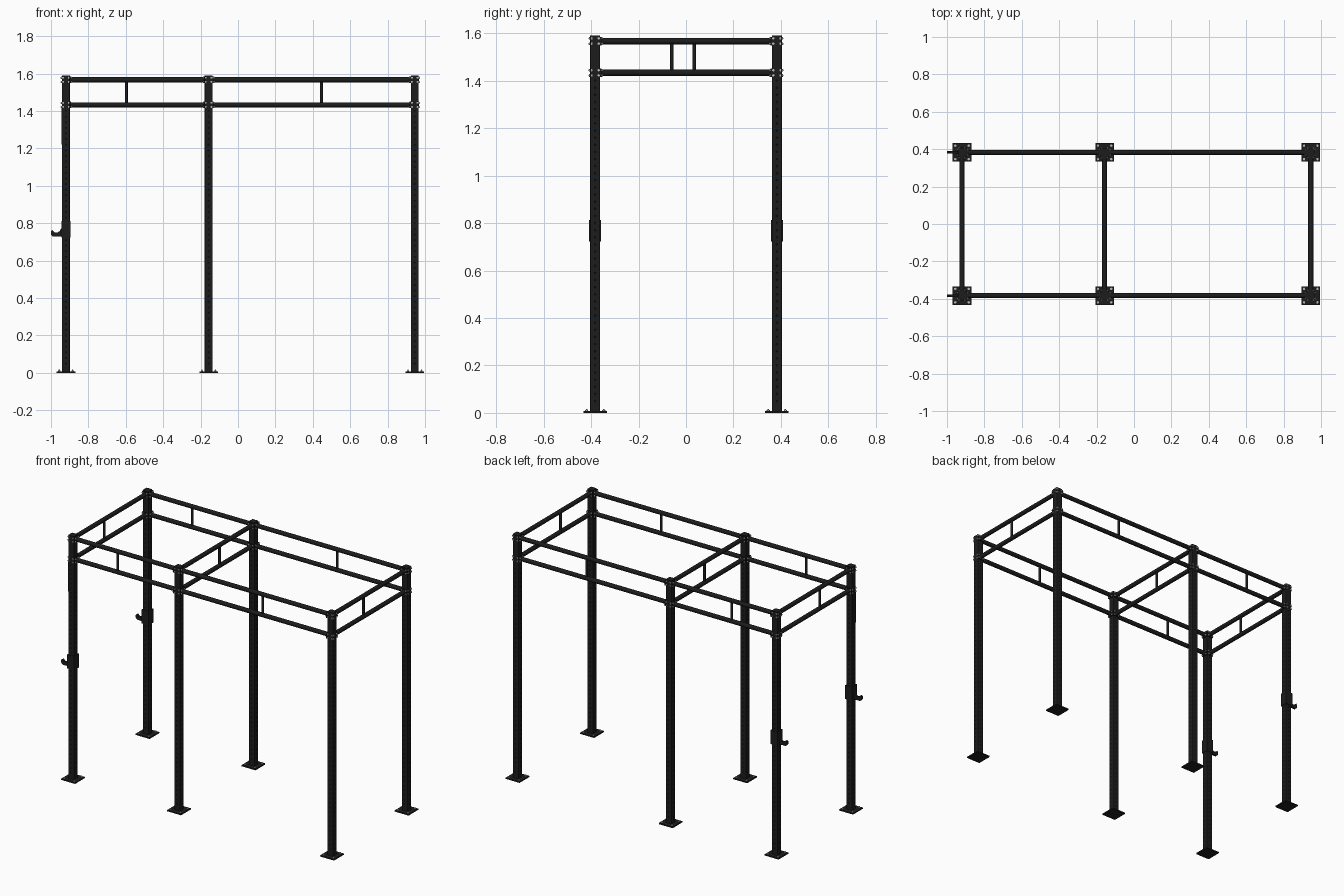
import bpy, bmesh, math
from mathutils import Matrix, Vector

cube = bpy.data.objects.get("Cube")
if cube:
    bpy.data.objects.remove(cube, do_unlink=True)


def material(name, color):
    m = bpy.data.materials.new(name)
    m.use_nodes = True
    rgba = (*color, 1)
    m.diffuse_color = rgba
    m.node_tree.nodes["Principled BSDF"].inputs["Base Color"].default_value = rgba
    return m


FRAME = material("black frame", (0.012, 0.012, 0.012))
HOLE = material("hole black", (0.003, 0.003, 0.003))
STEEL = material("bolt steel", (0.5, 0.5, 0.5))

POST_X = (-0.92, -0.157, 0.945)
POST_Y = 0.383
HALF = 0.021
RAIL_Z = (1.433, 1.567)
TOP = 1.59
UP = Vector((0, 0, 1))


def finish(name, bm, *mats, smooth=False):
    mesh = bpy.data.meshes.new(name)
    bm.to_mesh(mesh)
    bm.free()
    for m in mats:
        mesh.materials.append(m)
    ob = bpy.data.objects.new(name, mesh)
    bpy.context.collection.objects.link(ob)
    if smooth:
        bpy.ops.object.select_all(action='DESELECT')
        ob.select_set(True)
        bpy.context.view_layer.objects.active = ob
        bpy.ops.object.shade_smooth_by_angle(angle=math.radians(40))
    return ob


def add_box(bm, center, size):
    mat = Matrix.Translation(center) @ Matrix.Diagonal((*size, 1))
    return bmesh.ops.create_cube(bm, size=1, matrix=mat)["verts"]


def add_rod(bm, a, b, radius, sides):
    a, b = Vector(a), Vector(b)
    d = b - a
    mat = Matrix.Translation((a + b) / 2) @ d.to_track_quat('Z', 'Y').to_matrix().to_4x4()
    bmesh.ops.create_cone(bm, cap_ends=True, segments=sides, radius1=radius,
                          radius2=radius, depth=d.length, matrix=mat)


# Uprights: bevelled square tube with a column of holes on each face
def post(name, x, y):
    bm = bmesh.new()
    add_box(bm, (x, y, TOP / 2), (2 * HALF, 2 * HALF, TOP))
    edges = [e for e in bm.edges if abs((e.verts[0].co - e.verts[1].co).z) > 1]
    bmesh.ops.bevel(bm, geom=edges, offset=0.004, segments=2, affect='EDGES', profile=0.5)
    for k in range(4):
        n = Matrix.Rotation(k * math.pi / 2, 3, 'Z') @ Vector((1, 0, 0))
        rot = n.to_track_quat('Z', 'Y').to_matrix().to_4x4()
        for i in range(46):
            p = Vector((x, y, 0.05 + i * 0.03)) + n * (HALF + 0.0004)
            disc = bmesh.ops.create_circle(bm, cap_ends=True, segments=8, radius=0.006,
                                           matrix=Matrix.Translation(p) @ rot)
            for f in disc["verts"][0].link_faces:
                f.material_index = 1
    finish(name, bm, FRAME, HOLE)


# Foot plate with four anchor bolts
def foot(name, x, y):
    bm = bmesh.new()
    add_box(bm, (x, y, 0.004), (0.1, 0.1, 0.008))
    finish(name + "_plate", bm, FRAME)
    bm = bmesh.new()
    for sx in (-1, 1):
        for sy in (-1, 1):
            p = Vector((x + sx * 0.036, y + sy * 0.036, 0.008))
            add_rod(bm, p, p + UP * 0.004, 0.007, 6)
            add_rod(bm, p, p + UP * 0.009, 0.003, 8)
    finish(name + "_bolts", bm, STEEL)


# Rail end: flange on the post, heads on the flange and nuts on the far face
def joint(bm_flange, bm_bolt, center, n):
    side = n.cross(UP)
    face = center + n * (HALF + 0.003)
    size = [0.006 if abs(c) > 0.5 else 0.044 for c in n]
    size[2] = 0.036
    add_box(bm_flange, face, size)
    for s in (-1, 1):
        for t in (-1, 1):
            off = side * s * 0.015 + UP * t * 0.011
            for start, d in ((face + n * 0.003, n), (center - n * HALF, -n)):
                add_rod(bm_bolt, start + off, start + off + d * 0.004, 0.0055, 6)
                add_rod(bm_bolt, start + off, start + off + d * 0.007, 0.0028, 8)


# Rail pair between two posts, with one vertical spacer
def rail_pair(name, a, b, strut):
    bars, flanges, bolts, spacer = (bmesh.new() for _ in range(4))
    n = (Vector((*b, 0)) - Vector((*a, 0))).normalized()
    for z in RAIL_Z:
        pa, pb = Vector((*a, z)), Vector((*b, z))
        add_rod(bars, pa + n * HALF, pb - n * HALF, 0.0138, 20)
        joint(flanges, bolts, pa, n)
        joint(flanges, bolts, pb, -n)
    add_rod(spacer, (*strut, RAIL_Z[0]), (*strut, RAIL_Z[1]), 0.008, 12)
    finish(name + "_rails", bars, FRAME, smooth=True)
    finish(name + "_flanges", flanges, FRAME)
    finish(name + "_bolts", bolts, STEEL)
    finish(name + "_spacer", spacer, FRAME, smooth=True)


# Bar holder: sleeve around the post and an upturned arm
def bar_holder(name, x, y):
    bm = bmesh.new()
    add_box(bm, (x, y, 0.768), (0.05, 0.05, 0.09))
    profile = [(0.02, 0.728), (0.07, 0.728), (0.08, 0.74), (0.08, 0.757), (0.072, 0.764),
               (0.062, 0.752), (0.045, 0.75), (0.034, 0.758), (0.02, 0.78)]
    t = 0.007
    f = bm.faces.new([bm.verts.new((x - dx, y - t, z)) for dx, z in profile])
    ext = bmesh.ops.extrude_face_region(bm, geom=[f], use_keep_orig=True)["geom"]
    bmesh.ops.translate(bm, vec=(0, 2 * t, 0),
                        verts=[v for v in ext if isinstance(v, bmesh.types.BMVert)])
    bmesh.ops.recalc_face_normals(bm, faces=bm.faces[:])
    finish(name, bm, FRAME)


COLUMNS = ("end", "middle", "far")
for row, y in (("front", -POST_Y), ("back", POST_Y)):
    for col, x in zip(COLUMNS, POST_X):
        post(f"{row}_{col}_post", x, y)
        foot(f"{row}_{col}_foot", x, y)
    for bay, i, sx in (("short", 0, -0.597), ("long", 1, 0.447)):
        rail_pair(f"{row}_{bay}", (POST_X[i], y), (POST_X[i + 1], y), (sx, y))
    bar_holder(f"{row}_bar_holder", POST_X[0], y)

for col, x, sy in zip(COLUMNS, POST_X, (-0.06, 0.035, -0.06)):
    rail_pair(f"{col}_cross", (x, -POST_Y), (x, POST_Y), (x, sy))

# Thin plate on the outer face of the front end post
bm = bmesh.new()
add_box(bm, (POST_X[0] - HALF - 0.002, -POST_Y, 1.32), (0.004, 0.03, 0.2))
finish("front_end_cover_plate", bm, FRAME)
